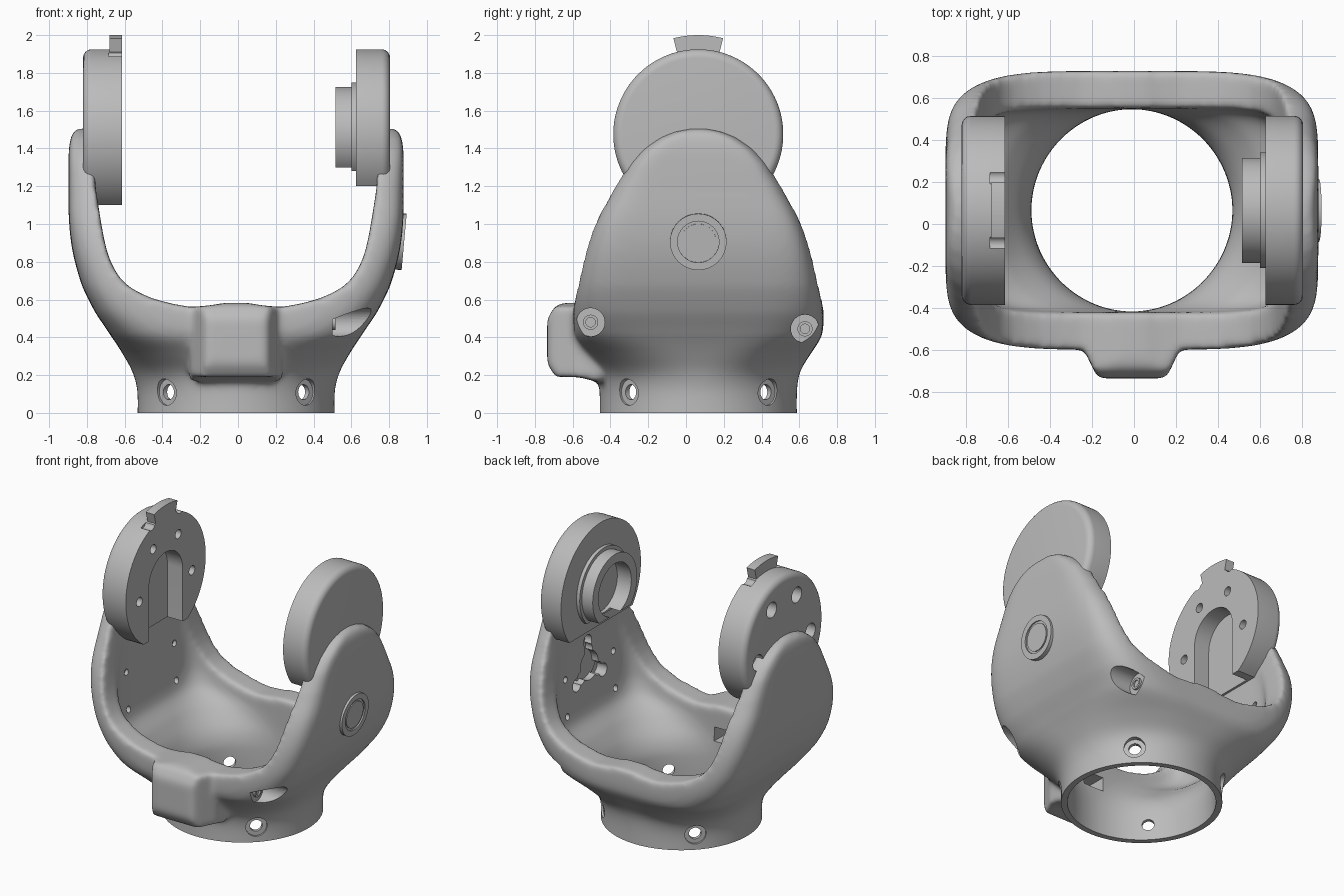
import bpy, bmesh, math
from mathutils import Matrix, Vector

if "Cube" in bpy.data.objects:
    bpy.data.objects.remove(bpy.data.objects["Cube"])

CY = 0.065    # centre line of the yoke in y
DZ = 1.475    # height of the pivot axis
R = 0.45      # pivot plate radius

grey = bpy.data.materials.new("plain grey")
grey.use_nodes = True
grey.diffuse_color = (0.5, 0.5, 0.5, 1)
grey.node_tree.nodes["Principled BSDF"].inputs["Base Color"].default_value = (0.5, 0.5, 0.5, 1)


def make(name, bm):
    bmesh.ops.recalc_face_normals(bm, faces=bm.faces)
    me = bpy.data.meshes.new(name)
    bm.to_mesh(me)
    bm.free()
    me.materials.append(grey)
    ob = bpy.data.objects.new(name, me)
    bpy.context.collection.objects.link(ob)
    return ob


def apply(ob, kind, **settings):
    mod = ob.modifiers.new(kind, kind)
    for key, value in settings.items():
        setattr(mod, key, value)
    bpy.context.view_layer.objects.active = ob
    bpy.ops.object.modifier_apply(modifier=mod.name)


def combine(ob, other, op="DIFFERENCE"):
    apply(ob, "BOOLEAN", object=other, operation=op, solver="EXACT")
    bpy.data.objects.remove(other)


def join(parts):
    """Merge separate cutters into one so that they cut in a single pass."""
    bm = bmesh.new()
    for ob in parts:
        bm.from_mesh(ob.data)
        bpy.data.objects.remove(ob)
    return make("joined_cutter", bm)


def smooth(ob, angle=35):
    bpy.ops.object.select_all(action="DESELECT")
    ob.select_set(True)
    bpy.context.view_layer.objects.active = ob
    bpy.ops.object.shade_smooth_by_angle(angle=math.radians(angle))


def bridge(bm, rings):
    for low, high in zip(rings, rings[1:]):
        for i in range(len(low)):
            bm.faces.new((low[i - 1], low[i], high[i], high[i - 1]))
    bm.faces.new(rings[0])
    bm.faces.new(rings[-1])


def loft(name, rows, steps=4, count=88):
    """Superellipse sections (height, half x, half y, exponent), smoothly blended."""
    rows = [Vector(r) for r in rows]
    path = []
    for i in range(len(rows) - 1):
        a, b = rows[i], rows[i + 1]
        before, after = rows[max(i - 1, 0)], rows[min(i + 2, len(rows) - 1)]
        for s in range(steps):
            t = s / steps
            p = a + (b - before) * t / 2 + (before * 2 - a * 5 + b * 4 - after) * t**2 / 2 \
                + (a * 3 - before - b * 3 + after) * t**3 / 2
            p[0] = a[0] + (b[0] - a[0]) * t
            path.append(p)
    path.append(rows[-1])
    bm = bmesh.new()
    rings = []
    for z, hx, hy, n in path:
        ring = []
        for k in range(count):
            c, s = math.cos(math.tau * k / count), math.sin(math.tau * k / count)
            x = math.copysign(abs(c) ** (2 / n), c) * hx
            y = math.copysign(abs(s) ** (2 / n), s) * hy
            ring.append(bm.verts.new((x - 0.01, y + CY, z)))
        rings.append(ring)
    bridge(bm, rings)
    return make(name, bm)


def prism(name, points, lo, hi, axis="x", bevel=0, outer=0):
    """Extrude a (y, z) outline along x, or an (x, z) outline along y."""
    bm = bmesh.new()
    place = (lambda p, d: (d, *p)) if axis == "x" else (lambda p, d: (p[0], d, p[1]))
    bridge(bm, [[bm.verts.new(place(p, d)) for p in points] for d in (lo, hi)])
    if bevel:
        bmesh.ops.recalc_face_normals(bm, faces=bm.faces)
        rim = [e for e in bm.edges if all(abs(v.co.x - outer) < 1e-4 for v in e.verts)]
        bmesh.ops.bevel(bm, geom=rim, offset=bevel, segments=6, profile=0.5, affect="EDGES")
    return make(name, bm)


def arc(radius, start=0, end=360, count=64):
    """Points on an arc about the pivot axis, both ends included."""
    angles = [math.radians(start + (end - start) * i / count) for i in range(count + 1)]
    return [(CY + radius * math.cos(a), DZ + radius * math.sin(a)) for a in angles]


def chord(radius, floor):
    """Circle about the pivot with a flat bottom at the given height."""
    drop = math.degrees(math.asin((DZ - floor) / radius))
    return arc(radius, -drop, 180 + drop)


def box(name, x, y, z):
    return prism(name, [(y[0], z[0]), (y[1], z[0]), (y[1], z[1]), (y[0], z[1])], *x)


def rod(name, start, direction, radius, length):
    bm = bmesh.new()
    d = Vector(direction).normalized()
    m = Matrix.Translation(Vector(start) + d * length / 2) @ d.to_track_quat("Z", "Y").to_matrix().to_4x4()
    bmesh.ops.create_cone(bm, cap_ends=True, segments=32, radius1=radius, radius2=radius, depth=length, matrix=m)
    return make(name, bm)


# Yoke body: round collar flaring into two broad arms
body = loft("yoke_body", [
    (-.06, .523, .523, 2), (.12, .523, .523, 2), (.22, .55, .54, 2.2), (.32, .605, .6, 3),
    (.41, .665, .655, 4.5), (.53, .745, .663, 6), (.67, .815, .65, 7), (.85, .865, .612, 8),
    (1.02, .885, .55, 9), (1.2, .887, .455, 9), (1.32, .887, .375, 10), (1.4, .885, .3, 10),
    (1.46, .875, .21, 10), (1.49, .86, .13, 10), (1.505, .84, .05, 10)])

# Front hump, tapering outward
bm = bmesh.new()
bridge(bm, [[bm.verts.new((x * w - .01, y, z)) for x, z in ((-1, low), (1, low), (1, top), (-1, top))]
            for w, y, low, top in ((.25, -.45, .16, .6), (.24, -.57, .19, .6), (.185, -.69, .19, .57), (.16, -.735, .26, .5))])
combine(body, make("hump", bm), "UNION")

# Open saddle between the arms, then the hollow inside
half = [(.75, 2.1), (.745, 1.2), (.725, 1.07), (.705, .95), (.685, .86), (.66, .79), (.62, .72), (.57, .67),
        (.51, .635), (.44, .605), (.35, .58), (.24, .56), (.13, .57), (.06, .583)]
saddle = [(x - .01, z) for x, z in half] + [(-x - .01, z) for x, z in reversed(half)]
combine(body, prism("saddle_cut", saddle, -1, 1, axis="y"))
combine(body, loft("hollow_cut", [
    (-.1, .482, .482, 2), (.22, .482, .482, 2), (.34, .53, .485, 2.3), (.45, .61, .485, 3.5), (.54, .69, .485, 6),
    (.65, .715, .485, 8), (.85, .725, .47, 9), (1, .735, .43, 10), (1.12, .745, .38, 10)]))

# Soften the rims
apply(body, "REMESH", mode="VOXEL", voxel_size=.016)
apply(body, "SMOOTH", factor=.5, iterations=16)

# Wide cuts: flat base, hump pocket, collar counterbores, corner pockets
wide = [box("base_trim", (-1, 1), (-1, 1), (-.3, 0)), box("hump_pocket", (-.09, .07), (-.63, -.3), (.33, .43))]
narrow = []
for sx in (-1, 1):
    for sy in (-1, 1):
        way = Vector((sx, sy, 0)).normalized()
        hub = Vector((-.01, CY, .11))
        wide.append(rod("counterbore", hub + way * .505, way, .07, .2))
        narrow.append(rod("collar_hole", hub + way * .4, way, .04, .3))
    # Small screw holes in the inner arm panels
    for y in (CY - .27, CY + .27):
        for z in (.88, .62):
            narrow.append(rod("panel_hole", (sx * .6, y, z), (sx, 0, 0), .022, .16))

# Corner screws on the left side
for y, z in ((-.505, .48), (.63, .445)):
    wide.append(rod("pocket_cut", (.5, y, z), (1, 0, 0), .075, .5))
    screw = rod("corner_screw", (.47, y, z), (1, 0, 0), .04, .045)
    combine(screw, rod("socket", (.505, y, z), (1, 0, 0), .025, .1))
    smooth(screw)

# Three-lobed recess in the left inner panel
clover = rod("clover_cut", (.6, CY, .88), (1, 0, 0), .1, .19)
for turn in (90, 210, 330):
    a = math.radians(turn)
    for reach in (.11, .17):
        hub = (.6, CY + reach * math.cos(a), .88 + reach * math.sin(a))
        combine(clover, rod("lobe", hub, (1, 0, 0), .045, .19), "UNION")
wide.append(clover)
combine(body, join(wide))
combine(body, join(narrow))
smooth(body, 40)

# Round button on the left arm
tilt = Vector((1, 0, -.09))
spot = Vector((.77, CY, .915))
button = rod("button", spot, tilt, .15, .11)
combine(button, rod("button_groove", spot + tilt * .1, tilt, .11, .1))
smooth(button)
smooth(rod("button_cap", spot, tilt, .095, .107))

# Right pivot plate with arched slot, bolt holes and top tab
plate = prism("right_pivot_plate", chord(R, 1.1), -.82, -.615, bevel=.045, outer=-.82)
slot = [(CY + .19, 1)] + arc(.19, 0, 180, 32) + [(CY - .19, 1)]
holes, recesses = [prism("slot_cut", slot, -.735, -.5)], []
for turn in (-10, 62, 118, 190):
    y, z = arc(.3, turn, turn, 1)[0]
    holes.append(rod("bolt_hole", (-1, y, z), (1, 0, 0), .032, .5))
    recesses.append(rod("bolt_recess", (-1, y, z), (1, 0, 0), .055, .28))
for y in (CY - .16, CY + .16):
    holes.append(rod("tab_notch", (-.685, y, 1.915), (1, 0, 0), .035, .2))
combine(plate, join(holes))
combine(plate, join(recesses))
smooth(plate)
prism("top_tab", arc(.525, 75.5, 104.5, 12) + [(CY - .1, 1.86), (CY + .1, 1.86)], -.68, -.615)

# Left pivot plate with a stepped bearing collar, open below
smooth(prism("left_pivot_plate", chord(R, 1.2), .625, .805, bevel=.045, outer=.805))
collar = prism("bearing_collar", chord(.25, 1.3), .515, .64)
combine(collar, prism("collar_step", chord(.275, 1.28), .6, .64), "UNION")
combine(collar, rod("bore_cut", (.4, CY, DZ), (1, 0, 0), .185, .23))
smooth(collar)
